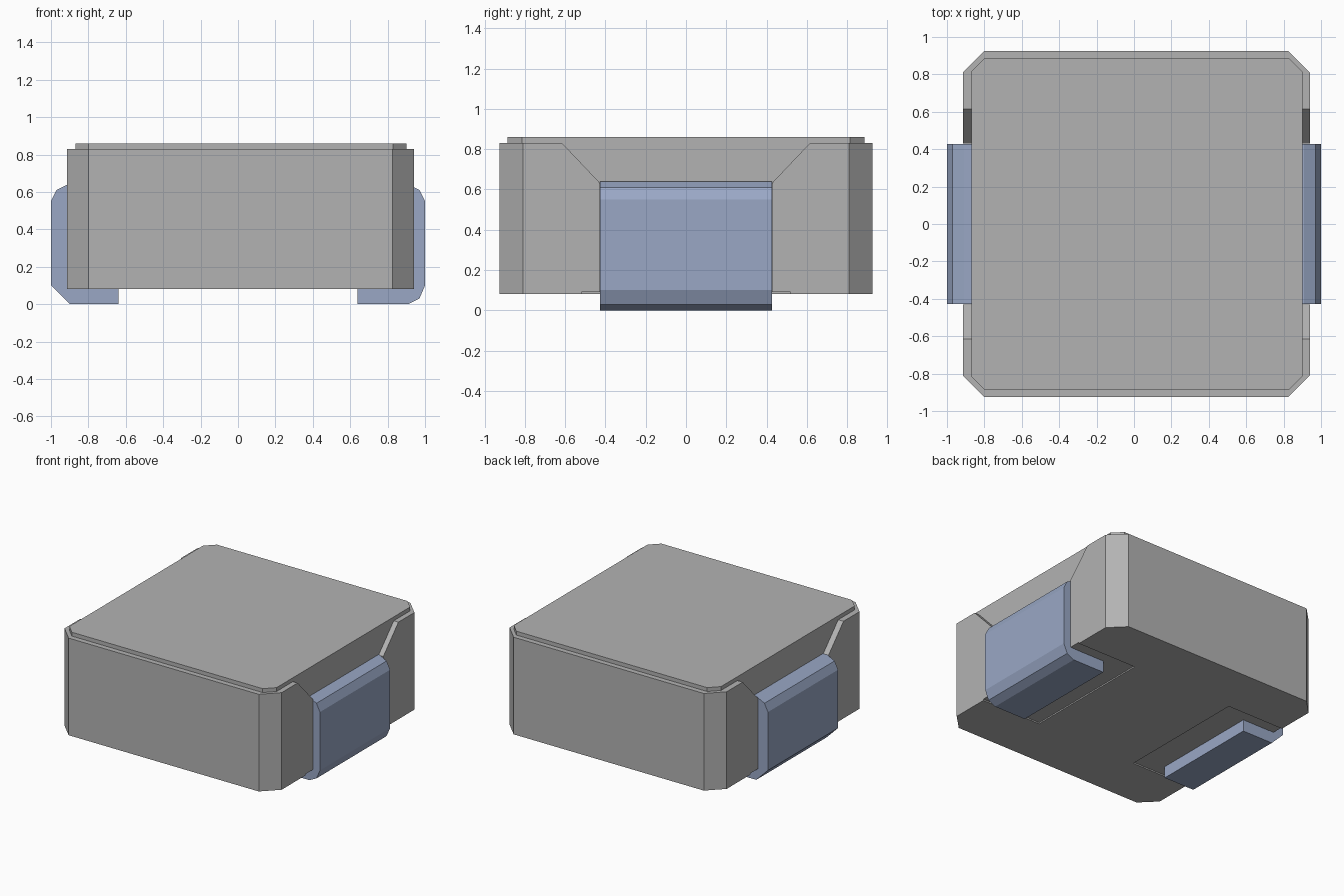
import bpy
import bmesh

old = bpy.data.objects.get("Cube")
if old:
    bpy.data.objects.remove(old, do_unlink=True)


def material(name, color):
    m = bpy.data.materials.new(name)
    m.use_nodes = True
    m.diffuse_color = color
    m.node_tree.nodes["Principled BSDF"].inputs["Base Color"].default_value = color
    return m


grey = material("ferrite grey", (0.45, 0.45, 0.45, 1))
steel = material("steel blue", (0.32, 0.39, 0.56, 1))


def prism(name, points, offset, mat):
    """Extrude a closed 3D outline along an offset vector."""
    bm = bmesh.new()
    face = bm.faces.new([bm.verts.new(p) for p in points])
    result = bmesh.ops.extrude_face_region(bm, geom=[face])
    top = [v for v in result["geom"] if isinstance(v, bmesh.types.BMVert)]
    bmesh.ops.translate(bm, vec=offset, verts=top)
    bmesh.ops.recalc_face_normals(bm, faces=bm.faces)
    mesh = bpy.data.meshes.new(name)
    bm.to_mesh(mesh)
    bm.free()
    mesh.materials.append(mat)
    obj = bpy.data.objects.new(name, mesh)
    bpy.context.collection.objects.link(obj)
    return obj


def chamfered_block(name, x0, x1, y, cut, z0, z1):
    outline = [(x0 + cut, -y), (x1 - cut, -y), (x1, cut - y), (x1, y - cut),
               (x1 - cut, y), (x0 + cut, y), (x0, y - cut), (x0, cut - y)]
    return prism(name, [(a, b, z0) for a, b in outline], (0, 0, z1 - z0), grey)


def cut_from(target, cutter):
    mod = target.modifiers.new(cutter.name, "BOOLEAN")
    mod.operation = "DIFFERENCE"
    mod.solver = "EXACT"
    mod.object = cutter
    cutter.hide_render = True
    cutter.hide_viewport = True
    cutter.display_type = "WIRE"


# Body with a raised, slightly smaller lid
body = chamfered_block("body", -0.915, 0.94, 0.925, 0.115, 0.08, 0.83)
chamfered_block("lid", -0.87, 0.90, 0.885, 0.07, 0.83, 0.86)

# Funnel-shaped side slots and shallow recesses underneath
half = [(0.43, 0), (0.43, 0.635), (0.615, 0.83), (0.615, 0.9)]
funnel = half + [(-y, z) for y, z in reversed(half)]
for side, wall, label in ((1, 0.90, "left"), (-1, 0.87, "right")):
    slot = prism(label + "_slot_cutter", [(side * wall, y, z) for y, z in funnel],
                 (side * 0.2, 0, 0), grey)
    cut_from(body, slot)
    corners = [(0.43, -0.52), (1.1, -0.52), (1.1, 0.52), (0.43, 0.52)]
    recess = prism(label + "_recess_cutter", [(side * x, y, 0) for x, y in corners],
                   (0, 0, 0.09), grey)
    cut_from(body, recess)

# Bent terminals, folded under the body
bends = {"left": (1, 0.90, [(0.91, 0), (0.97, 0.03)]),
         "right": (-1, 0.87, [(0.90, 0)])}
for label, (side, wall, lower) in bends.items():
    profile = [(0.64, 0)] + lower + [(1, 0.10), (1, 0.55), (0.97, 0.61),
                                     (0.91, 0.64), (wall, 0.64),
                                     (wall, 0.09), (0.64, 0.09)]
    prism(label + "_terminal", [(side * x, -0.428, z) for x, z in profile],
          (0, 0.856, 0), steel)
